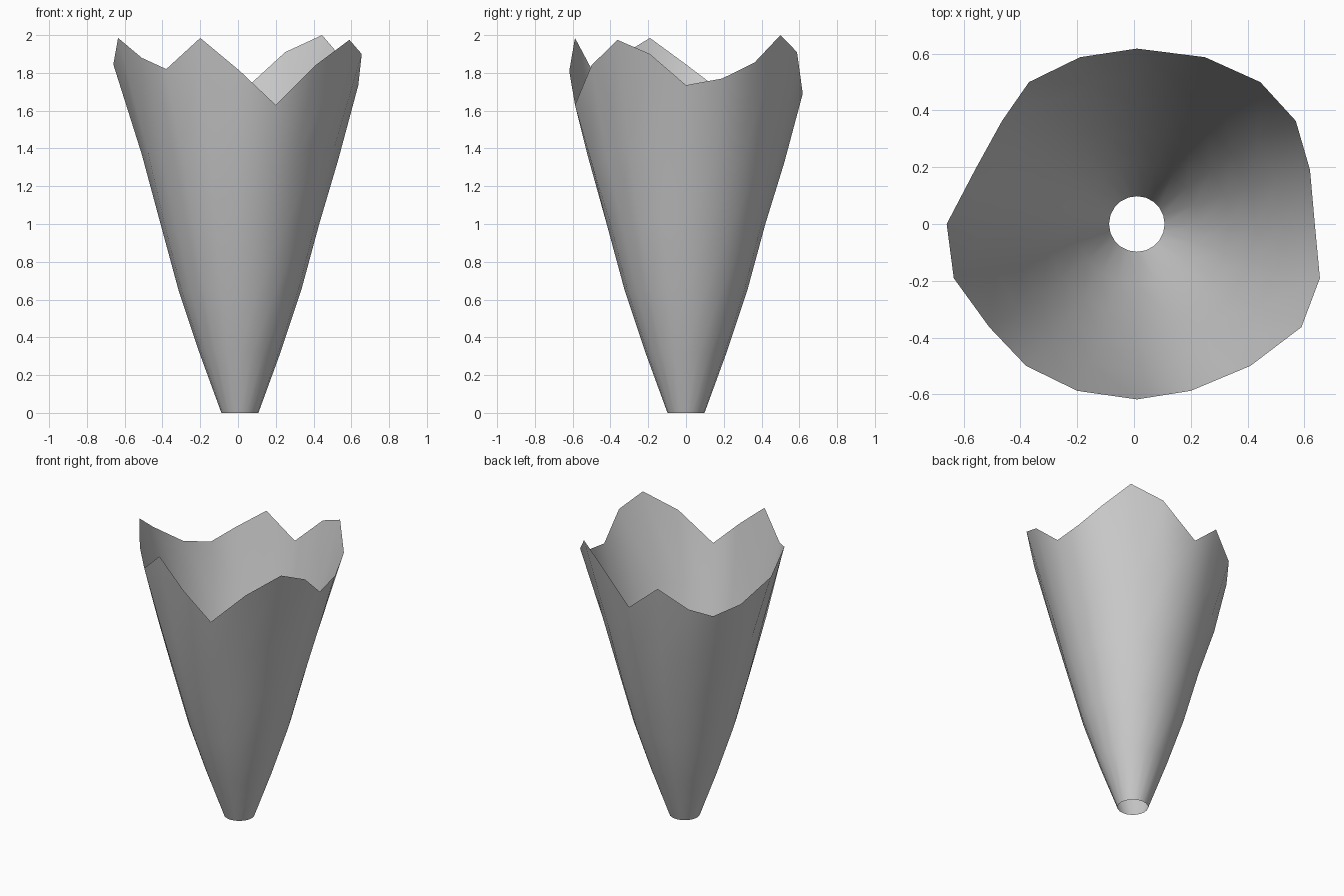
import bpy, bmesh
from math import cos, sin, tau

if "Cube" in bpy.data.objects:
    bpy.data.objects.remove(bpy.data.objects["Cube"])

SIDES = 20
CX = 0.01
# smooth lower rings: (radius, height)
PROFILE = [(0.098, 0.0), (0.215, 0.32), (0.325, 0.65), (0.42, 1.0)]
# torn rim, counter-clockwise from +x: (x, z)
RIM = [(0.637, 1.735), (0.62, 1.77), (0.57, 1.855), (0.445, 2.0), (0.25, 1.91),
       (0.01, 1.69), (-0.19, 1.86), (-0.37, 1.73), (-0.465, 1.655), (-0.56, 1.70),
       (-0.66, 1.845), (-0.635, 1.985), (-0.51, 1.88), (-0.38, 1.82), (-0.20, 1.985),
       (0.01, 1.81), (0.20, 1.63), (0.41, 1.84), (0.59, 1.975), (0.655, 1.90)]

bm = bmesh.new()
angles = [tau * i / SIDES for i in range(SIDES)]

# tapering body rings
rings = [[bm.verts.new((CX + r * cos(a), r * sin(a), z)) for a in angles]
         for r, z in PROFILE]
# upper ring follows the rim a little
rings.append([bm.verts.new((CX + 0.52 * cos(a), 0.52 * sin(a), 1.36 + 0.3 * (z - 1.81)))
              for a, (x, z) in zip(angles, RIM)])
# jagged rim
rings.append([bm.verts.new((x, 0.618 * sin(a), z)) for a, (x, z) in zip(angles, RIM)])

# open-ended skin
for low, high in zip(rings, rings[1:]):
    for i in range(SIDES):
        j = (i + 1) % SIDES
        bm.faces.new((low[i], low[j], high[j], high[i])).smooth = True

mesh = bpy.data.meshes.new("jagged_cone_shell")
bm.to_mesh(mesh)
bm.free()
bpy.context.collection.objects.link(bpy.data.objects.new("jagged_cone_shell", mesh))
